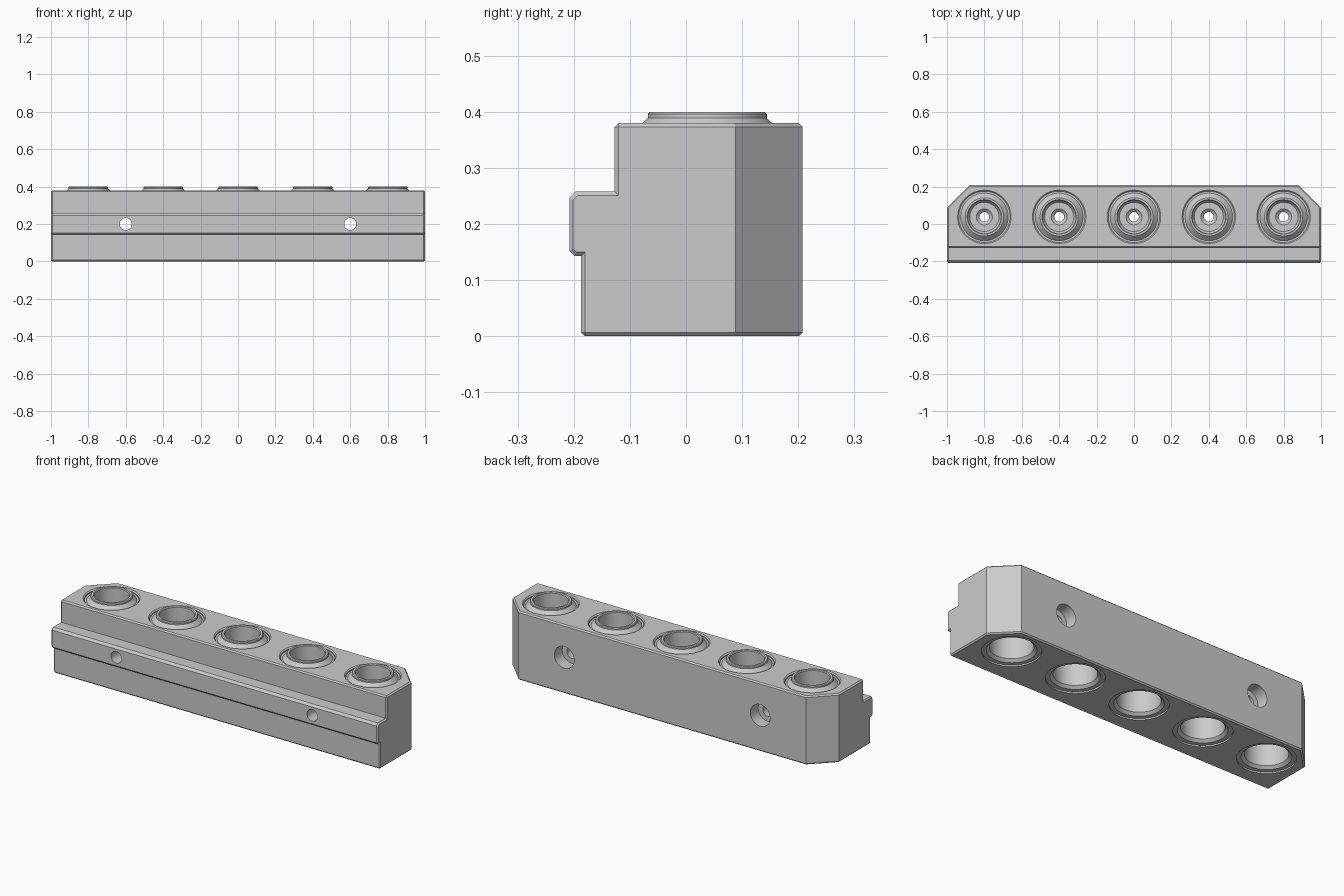
import bpy, bmesh, math
from mathutils import Matrix, Vector

default = bpy.data.objects.get("Cube")
if default:
    bpy.data.objects.remove(default, do_unlink=True)

grey = bpy.data.materials.new("plain grey")
grey.use_nodes = True
colour = (0.6, 0.6, 0.6, 1)
grey.diffuse_color = colour
grey.node_tree.nodes["Principled BSDF"].inputs["Base Color"].default_value = colour


def add_object(name, bm):
    bmesh.ops.recalc_face_normals(bm, faces=bm.faces[:])
    mesh = bpy.data.meshes.new(name)
    bm.to_mesh(mesh)
    bm.free()
    mesh.materials.append(grey)
    obj = bpy.data.objects.new(name, mesh)
    bpy.context.collection.objects.link(obj)
    return obj


def lathe(name, points, place, closed=False, steps=64):
    """Spin (radius, height) points about z, then move into place."""
    bm = bmesh.new()
    verts = [bm.verts.new((r, 0, h)) for r, h in points]
    for a, b in zip(verts, verts[1:]):
        bm.edges.new((a, b))
    if closed:
        bm.edges.new((verts[-1], verts[0]))
    bmesh.ops.spin(bm, geom=bm.verts[:] + bm.edges[:], cent=(0, 0, 0), axis=(0, 0, 1),
                   angle=math.tau, steps=steps, use_duplicate=False)
    bmesh.ops.remove_doubles(bm, verts=bm.verts[:], dist=1e-5)
    bm.transform(place)
    return add_object(name, bm)


def activate(obj):
    bpy.ops.object.select_all(action='DESELECT')
    obj.select_set(True)
    bpy.context.view_layer.objects.active = obj


def cut(body, cutter):
    activate(body)
    mod = body.modifiers.new("cut", 'BOOLEAN')
    mod.operation = 'DIFFERENCE'
    mod.solver = 'EXACT'
    mod.object = cutter
    bpy.ops.object.modifier_apply(modifier=mod.name)
    bpy.data.objects.remove(cutter, do_unlink=True)


# Body: stepped side profile extruded along x
profile = [(-0.187, 0), (-0.187, 0.143), (-0.198, 0.143), (-0.208, 0.153),
           (-0.208, 0.246), (-0.196, 0.258), (-0.127, 0.258), (-0.127, 0.38),
           (0.208, 0.38), (0.208, 0)]
bm = bmesh.new()
end = bm.faces.new([bm.verts.new((-1, y, z)) for y, z in profile])
new = bmesh.ops.extrude_face_region(bm, geom=[end])
bmesh.ops.translate(bm, vec=(2, 0, 0),
                    verts=[g for g in new["geom"] if isinstance(g, bmesh.types.BMVert)])
bmesh.ops.recalc_face_normals(bm, faces=bm.faces[:])

# Large corner cuts at the back, then fine chamfers on square outer edges
corners = [e for e in bm.edges
           if all(v.co.y > 0.2 for v in e.verts) and abs(e.verts[0].co.x - e.verts[1].co.x) < 0.01
           and abs(e.verts[0].co.z - e.verts[1].co.z) > 0.3]
bmesh.ops.bevel(bm, geom=corners, offset=0.12, segments=1, affect='EDGES')
bmesh.ops.recalc_face_normals(bm, faces=bm.faces[:])
square = [e for e in bm.edges if e.is_convex and e.calc_face_angle(0) > 1.2]
bmesh.ops.bevel(bm, geom=square, offset=0.007, segments=1, affect='EDGES')
body = add_object("rack_body", bm)

# Five vertical sockets, open at both ends and joined by a narrow stepped hole
socket = [(0, -0.05), (0.145, -0.05), (0.145, 0.008), (0.122, 0.008), (0.107, 0.022),
          (0.107, 0.16), (0.026, 0.16), (0.026, 0.19), (0.043, 0.205), (0.078, 0.205),
          (0.088, 0.22), (0.088, 0.368), (0.137, 0.368), (0.137, 0.374),
          (0.143, 0.38), (0.143, 0.45), (0, 0.45)]
collar = [(0.088, 0.368), (0.127, 0.368), (0.106, 0.389), (0.106, 0.396),
          (0.102, 0.4), (0.092, 0.4), (0.088, 0.396)]
collars = []
for i in range(5):
    place = Matrix.Translation((0.4 * (i - 2), 0.038, 0))
    cut(body, lathe("socket_cutter", socket, place))
    collars.append(lathe(f"socket_collar_{i + 1}", collar, place, closed=True))

# Two counterbored screw holes running front to back
screw = [(0, -0.3), (0.032, -0.3), (0.032, 0.14), (0.06, 0.14), (0.06, 0.3), (0, 0.3)]
for x in (-0.6, 0.6):
    place = Matrix.Translation((x, 0, 0.2)) @ Matrix.Rotation(-math.pi / 2, 4, 'X')
    cut(body, lathe("screw_cutter", screw, place, steps=48))

for obj in [body] + collars:
    activate(obj)
    bpy.ops.object.shade_smooth_by_angle(angle=math.radians(25))
